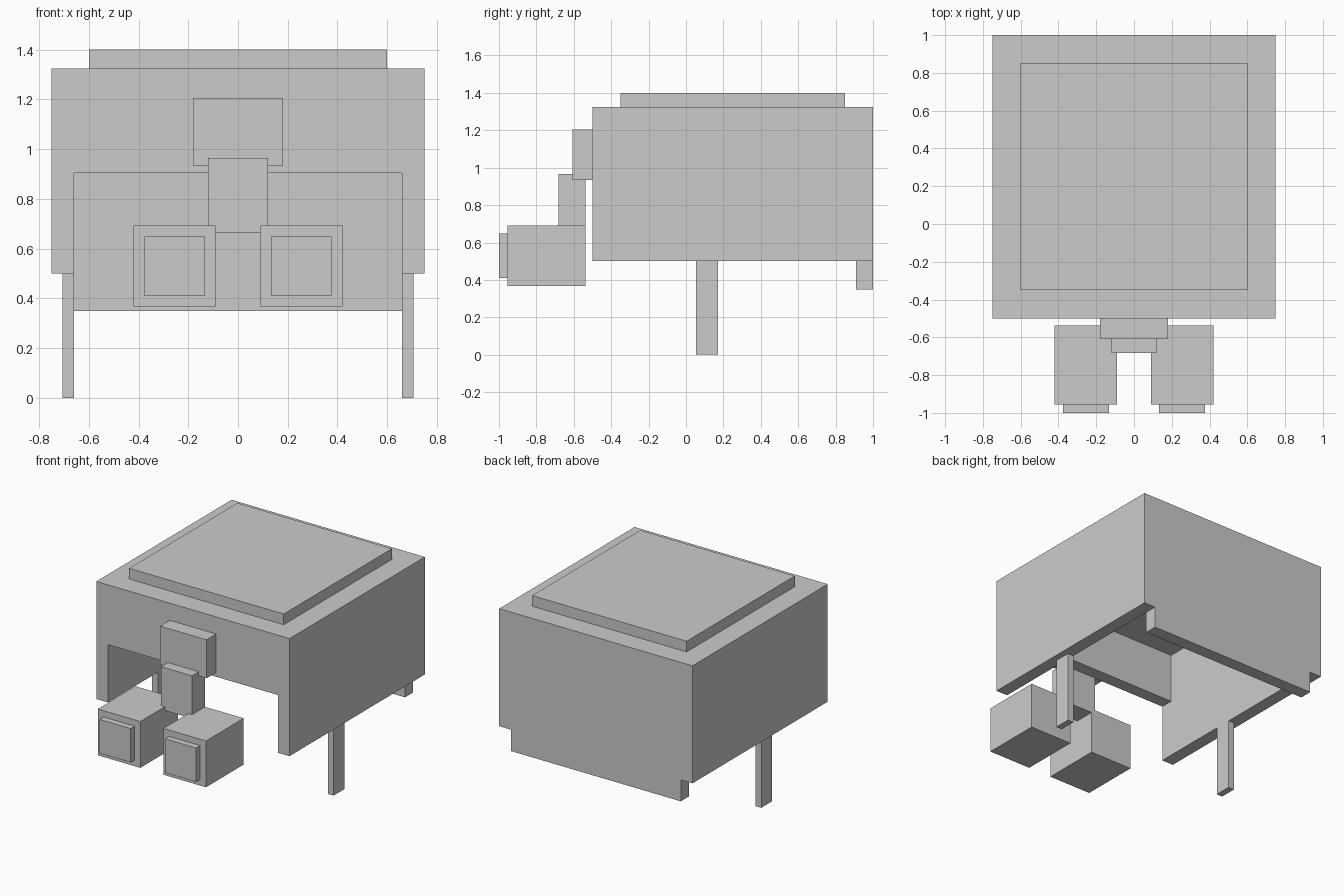
import bpy
import bmesh
from mathutils import Vector

if "Cube" in bpy.data.objects:
    bpy.data.objects.remove(bpy.data.objects["Cube"])


def box(name, x, y, z):
    """Box from (min, max) ranges on each axis."""
    lo, hi = Vector((x[0], y[0], z[0])), Vector((x[1], y[1], z[1]))
    size, mid = hi - lo, (lo + hi) / 2
    bm = bmesh.new()
    bmesh.ops.create_cube(bm, size=1)
    for v in bm.verts:
        v.co = Vector(a * b for a, b in zip(v.co, size))
    mesh = bpy.data.meshes.new(name)
    bm.to_mesh(mesh)
    bm.free()
    obj = bpy.data.objects.new(name, mesh)
    obj.location = mid
    bpy.context.collection.objects.link(obj)
    return obj


def pair(name, x, y, z):
    """Right-hand box and its mirrored left-hand twin."""
    box("right_" + name, x, y, z)
    box("left_" + name, (-x[1], -x[0]), y, z)


def cut(target, cutter):
    """Boolean difference; the cutter stays as a hidden helper until applied."""
    cutter.hide_render = True
    mod = target.modifiers.new("cut", 'BOOLEAN')
    mod.operation = 'DIFFERENCE'
    mod.solver = 'EXACT'
    mod.object = cutter
    bpy.context.view_layer.objects.active = target
    bpy.ops.object.modifier_apply(modifier=mod.name)
    bpy.data.objects.remove(cutter)


# Hollow body, open underneath, with a wide opening in the front wall
body = box("body_shell", (-.75, .75), (-.5, 1), (.5, 1.325))
cut(body, box("cavity_cutter", (-.66, .66), (-.41, .91), (.3, 1.25)))
cut(body, box("front_opening_cutter", (-.66, .66), (-.6, -.3), (.3, .905)))

# Raised roof panel and lower lip of the back wall
box("roof_panel", (-.6, .6), (-.35, .85), (1.325, 1.4))
box("back_lip", (-.66, .66), (.91, 1), (.35, .5))

# Legs under the side walls
pair("leg", (.66, .705), (.053, .172), (0, .5))

# Stepped bracket on the front
box("upper_bracket", (-.18, .18), (-.607, -.5), (.935, 1.205))
box("lower_bracket", (-.12, .12), (-.682, -.537), (.665, .965))

# Twin front blocks with face plates
pair("front_block", (.09, .42), (-.955, -.537), (.367, .692))
pair("face_plate", (.133, .375), (-1, -.955), (.41, .648))
